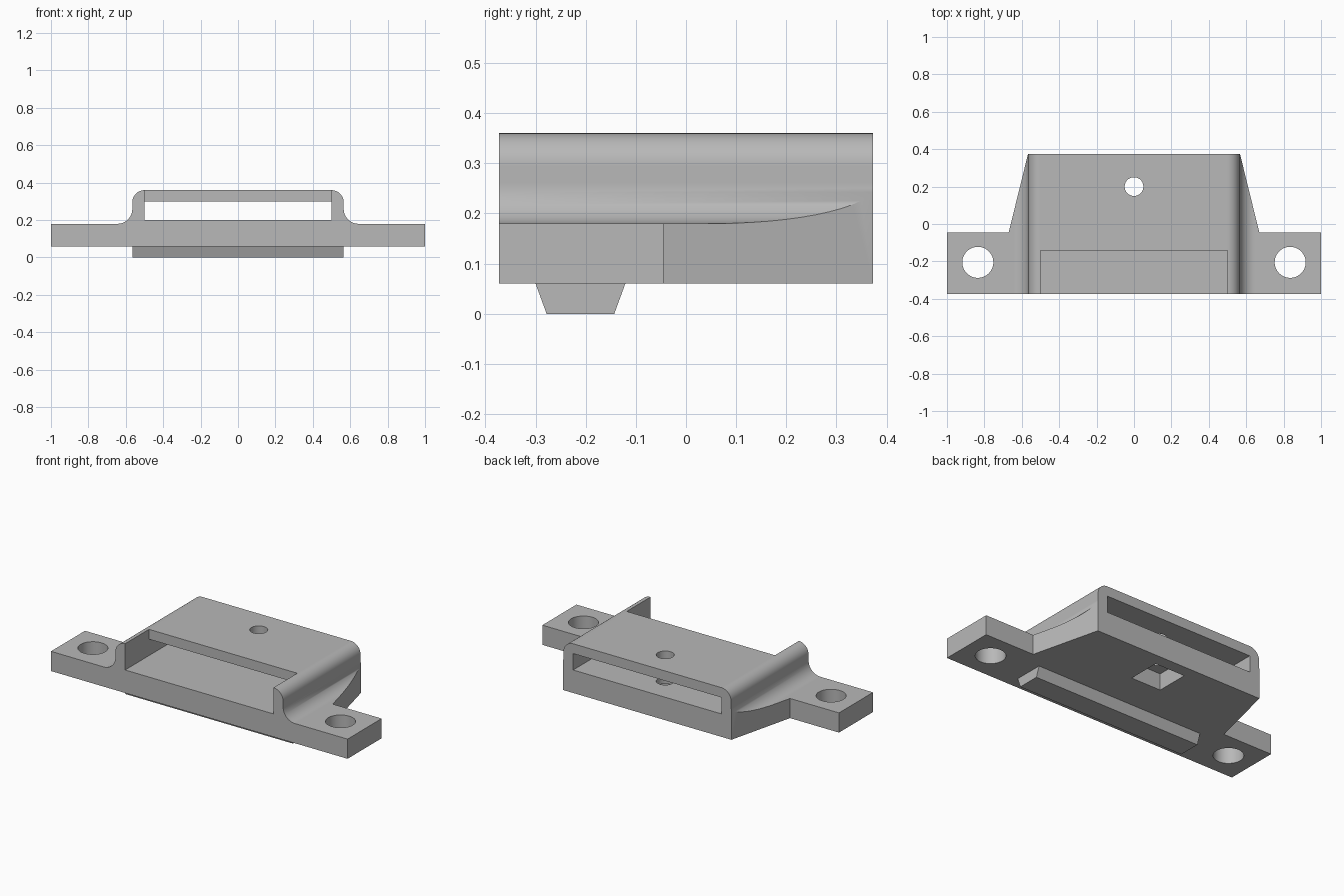
import bpy, bmesh
from math import sin, cos, radians
from mathutils import Vector

if "Cube" in bpy.data.objects:
    bpy.data.objects.remove(bpy.data.objects["Cube"])

grey = bpy.data.materials.new("mid grey")
grey.use_nodes = True
COLOR = (0.48, 0.48, 0.48, 1)
grey.diffuse_color = COLOR
grey.node_tree.nodes["Principled BSDF"].inputs["Base Color"].default_value = COLOR


def prism(name, points, axis, low, high):
    """Extrude a closed 2D outline along the given axis."""
    def place(a, b, d):
        return {"x": (d, a, b), "y": (a, d, b), "z": (a, b, d)}[axis]
    bm = bmesh.new()
    face = bm.faces.new([bm.verts.new(place(a, b, low)) for a, b in points])
    out = bmesh.ops.extrude_face_region(bm, geom=[face])
    moved = [v for v in out["geom"] if isinstance(v, bmesh.types.BMVert)]
    bmesh.ops.translate(bm, verts=moved, vec=Vector(place(0, 0, high - low)))
    bmesh.ops.recalc_face_normals(bm, faces=bm.faces)
    mesh = bpy.data.meshes.new(name)
    bm.to_mesh(mesh)
    bm.free()
    mesh.materials.append(grey)
    obj = bpy.data.objects.new(name, mesh)
    bpy.context.collection.objects.link(obj)
    return obj


def arc(cx, cy, r, start, end, steps):
    angles = [radians(start + (end - start) * i / steps) for i in range(steps + 1)]
    return [(cx + r * cos(a), cy + r * sin(a)) for a in angles]


def mirrored(half):
    """Complete a right-hand outline with its mirror image."""
    return half + [(-a, b) for a, b in reversed(half)]


def combine(target, tool, operation):
    mod = target.modifiers.new(operation, "BOOLEAN")
    mod.operation = operation
    mod.solver = "EXACT"
    mod.object = tool
    bpy.context.view_layer.objects.active = target
    bpy.ops.object.modifier_apply(modifier=mod.name)
    bpy.data.objects.remove(tool)


# Housing: flanged section with rounded shoulders and filleted feet
section = [(1, 0.06), (1, 0.18)]
section += arc(0.645, 0.26, 0.08, 270, 180, 14)
section += arc(0.5, 0.295, 0.065, 0, 90, 12)
bracket = prism("bracket", mirrored(section), "y", -0.373, 0.373)

# Plan outline: mounting ears at the front, tapered flanks behind
plan = [(1.1, -0.5), (1.1, -0.045), (0.67, -0.045), (0.567, 0.373), (0.567, 0.5)]
combine(bracket, prism("plan_cutter", mirrored(plan), "z", -0.2, 0.6), "INTERSECT")

# Locating rail under the front
rail = [(-0.278, 0), (-0.143, 0), (-0.121, 0.06), (-0.121, 0.1), (-0.3, 0.1), (-0.3, 0.06)]
combine(bracket, prism("rail", rail, "x", -0.565, 0.565), "UNION")

# Through slot, open at the top near the front
slot = [(-0.5, 0.2), (0.5, 0.2), (0.5, 0.3), (-0.143, 0.3), (-0.143, 0.5), (-0.5, 0.5)]
combine(bracket, prism("slot_cutter", slot, "x", -0.5, 0.5), "DIFFERENCE")

# Ear holes and centre hole
for x, y, r in ((-0.835, -0.205, 0.083), (0.835, -0.205, 0.083), (0, 0.2, 0.05)):
    circle = arc(x, y, r, 0, 360, 48)[:-1]
    combine(bracket, prism("hole_cutter", circle, "z", -0.2, 0.6), "DIFFERENCE")

# Square nut pocket in the underside
pocket = mirrored([(0.1, 0.1), (0.1, 0.3)])
combine(bracket, prism("pocket_cutter", pocket, "z", -0.1, 0.16), "DIFFERENCE")

# Smooth the rounds, keep the flats crisp
bpy.ops.object.select_all(action="DESELECT")
bracket.select_set(True)
bpy.context.view_layer.objects.active = bracket
bpy.ops.object.shade_smooth_by_angle(angle=radians(30))
weighted = bracket.modifiers.new("weighted_normals", "WEIGHTED_NORMAL")
weighted.keep_sharp = True
